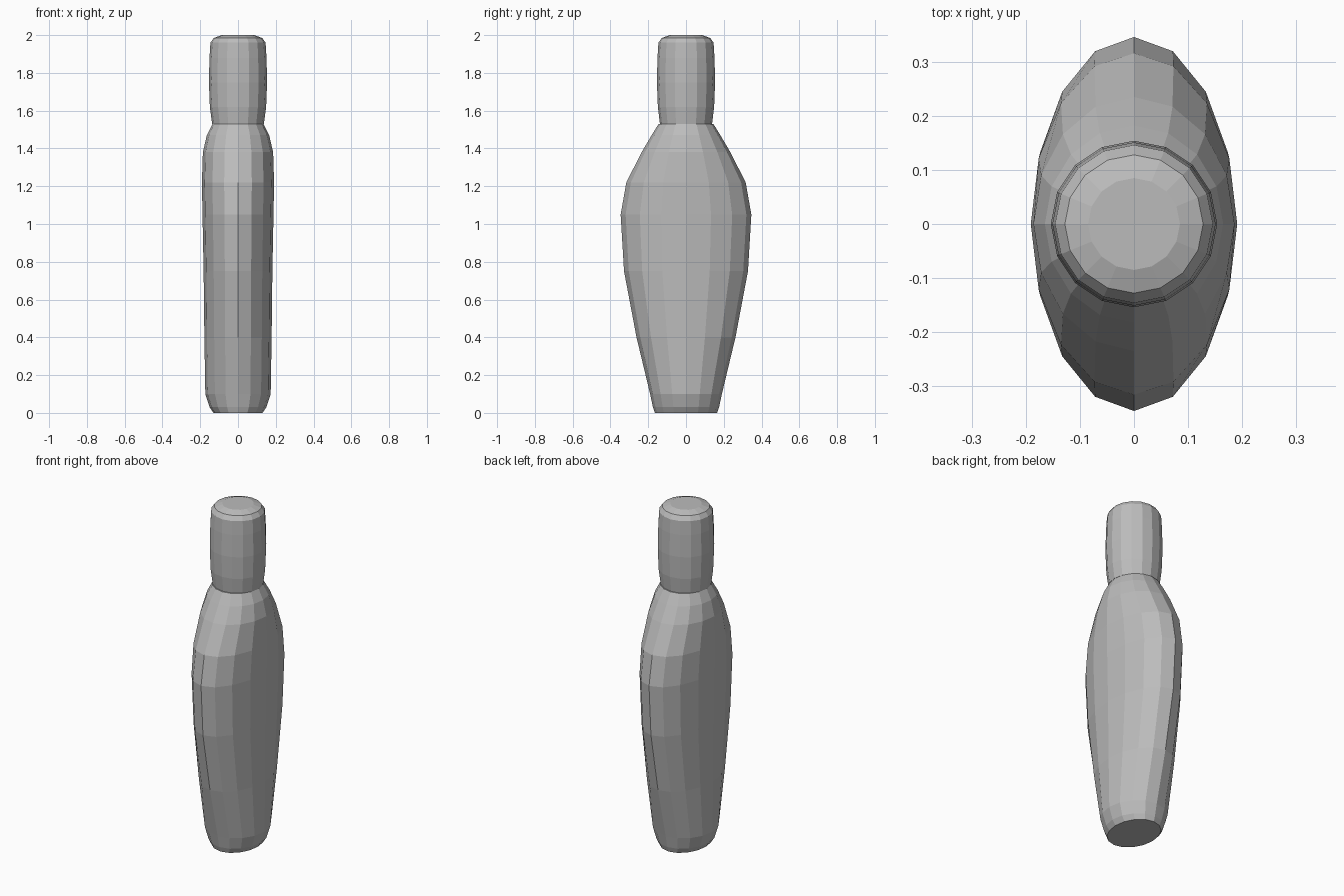
import bpy, bmesh
from math import cos, sin, tau

cube = bpy.data.objects.get("Cube")
if cube:
    bpy.data.objects.remove(cube, do_unlink=True)

grey = bpy.data.materials.new("plain grey")
grey.use_nodes = True
colour = (0.5, 0.5, 0.5, 1)
grey.diffuse_color = colour
grey.node_tree.nodes["Principled BSDF"].inputs["Base Color"].default_value = colour


def loft(name, sections, sides):
    """Flat-faced shell through elliptical sections (z, half width, half depth)."""
    bm = bmesh.new()
    rings = []
    for z, rx, ry in sections:
        rings.append([bm.verts.new((rx * cos(tau * i / sides), ry * sin(tau * i / sides), z))
                      for i in range(sides)])
    for low, high in zip(rings, rings[1:]):
        for i in range(sides):
            j = (i + 1) % sides
            bm.faces.new((low[i], low[j], high[j], high[i]))
    bm.faces.new(rings[0][::-1])
    bm.faces.new(rings[-1])
    bmesh.ops.recalc_face_normals(bm, faces=bm.faces)
    mesh = bpy.data.meshes.new(name)
    bm.to_mesh(mesh)
    bm.free()
    mesh.materials.append(grey)
    obj = bpy.data.objects.new(name, mesh)
    bpy.context.collection.objects.link(obj)
    return obj


# Flattened bottle body, broad at the shoulder and tapering to the base
loft("bottle_body", [
    (0.0, 0.13, 0.165), (0.03, 0.15, 0.175), (0.1, 0.173, 0.19),
    (0.4, 0.178, 0.262), (0.75, 0.182, 0.328), (1.05, 0.188, 0.346),
    (1.22, 0.191, 0.316), (1.38, 0.186, 0.235), (1.47, 0.165, 0.182),
    (1.53, 0.135, 0.145)], 16)

# Round cap with a softened rim
loft("bottle_cap", [
    (1.53, 0.137, 0.138), (1.62, 0.149, 0.149), (1.75, 0.154, 0.154),
    (1.88, 0.151, 0.151), (1.96, 0.146, 0.146), (1.985, 0.128, 0.128),
    (2.0, 0.085, 0.085)], 16)
